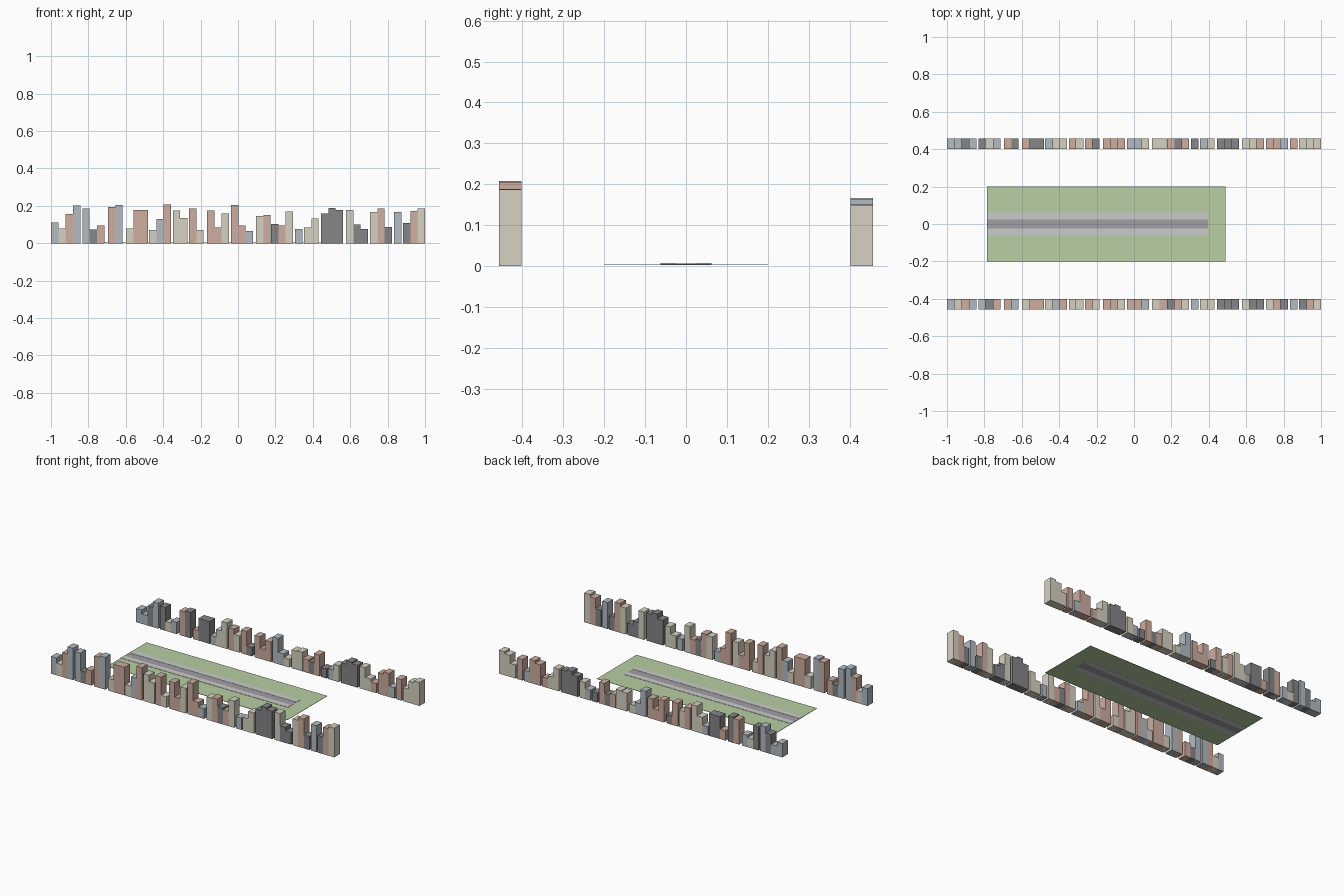
import bpy

if "Cube" in bpy.data.objects:
    bpy.data.objects.remove(bpy.data.objects["Cube"])

COLOURS = {
    'p': ("brick", (0.62, 0.42, 0.35, 1)),
    'c': ("cream", (0.68, 0.64, 0.54, 1)),
    'b': ("blue_grey", (0.45, 0.50, 0.54, 1)),
    'g': ("dark_grey", (0.24, 0.24, 0.25, 1)),
    'l': ("grass", (0.48, 0.62, 0.37, 1)),
    'k': ("pavement", (0.65, 0.63, 0.64, 1)),
    'r': ("asphalt", (0.36, 0.35, 0.36, 1)),
}
MATS = {}
for key, (name, rgba) in COLOURS.items():
    MATS[key] = bpy.data.materials.new(name)
    MATS[key].diffuse_color = rgba


def box(name, x0, x1, y0, y1, z0, z1, colour):
    v = [(x, y, z) for z in (z0, z1)
         for x, y in ((x0, y0), (x1, y0), (x1, y1), (x0, y1))]
    f = [(3, 2, 1, 0), (4, 5, 6, 7), (0, 1, 5, 4),
         (1, 2, 6, 5), (2, 3, 7, 6), (3, 0, 4, 7)]
    mesh = bpy.data.meshes.new(name)
    mesh.from_pydata(v, [], f)
    mesh.materials.append(MATS[colour])
    ob = bpy.data.objects.new(name, mesh)
    bpy.context.collection.objects.link(ob)
    return ob


# Park lawn, road and pavements
box("lawn", -0.785, 0.49, -0.2, 0.2, 0.0035, 0.0055, 'l')
box("road", -0.785, 0.395, -0.025, 0.025, 0.003, 0.006, 'r')
for side in (-1, 1):
    ya, yb = sorted((side * 0.025, side * 0.062))
    box("pavement", -0.785, 0.395, ya, yb, 0.003, 0.0072, 'k')

# City blocks: start x, building heights, front colours, back colours
BLOCKS = [
    (-1.000, (.110, .078, .156, .203), "bcpb", "bbgb"),
    (-.832, (.186, .074, .094), "bgp", "gcb"),
    (-.695, (.195, .205), "pb", "pg"),
    (-.599, (.078, .178, .178), "cpp", "pgg"),
    (-.476, (.070, .131, .208), "cbp", "bcc"),
    (-.348, (.174, .134), "cc", "pc"),
    (-.262, (.185, .070), "pc", "pg"),
    (-.166, (.174, .084, .160), "ppc", "ppp"),
    (-.037, (.205, .094, .065), "ppb", "bbc"),
    (.096, (.146, .152), "cp", "cc"),
    (.176, (.104, .094, .170), "gpc", "pgp"),
    (.305, (.076,), "b", "g"),
    (.353, (.084, .132), "cc", "bc"),
    (.444, (.160, .189, .177), "ggg", "ggg"),
    (.577, (.177, .099, .077), "cgg", "ccp"),
    (.706, (.168, .187, .086), "cpg", "ppb"),
    (.834, (.168,), "b", "p"),
    (.882, (.108, .172, .187), "gpc", "ccc"),
]
WIDTH = 0.0392

# Front row, and a mirrored back row at 80 percent height
for start, heights, front, back in BLOCKS:
    for i, h in enumerate(heights):
        x0 = start + i * WIDTH
        x1 = min(x0 + WIDTH, 1.0)
        box("front_building", x0, x1, -0.457, -0.402, 0, h, front[i])
        box("back_building", x0, x1, 0.402, 0.457, 0, h * 0.8, back[i])

for m in bpy.data.materials:
    if m.users and not m.is_grease_pencil:
        m.use_nodes = True
        m.node_tree.nodes["Principled BSDF"].inputs["Base Color"].default_value = m.diffuse_color
